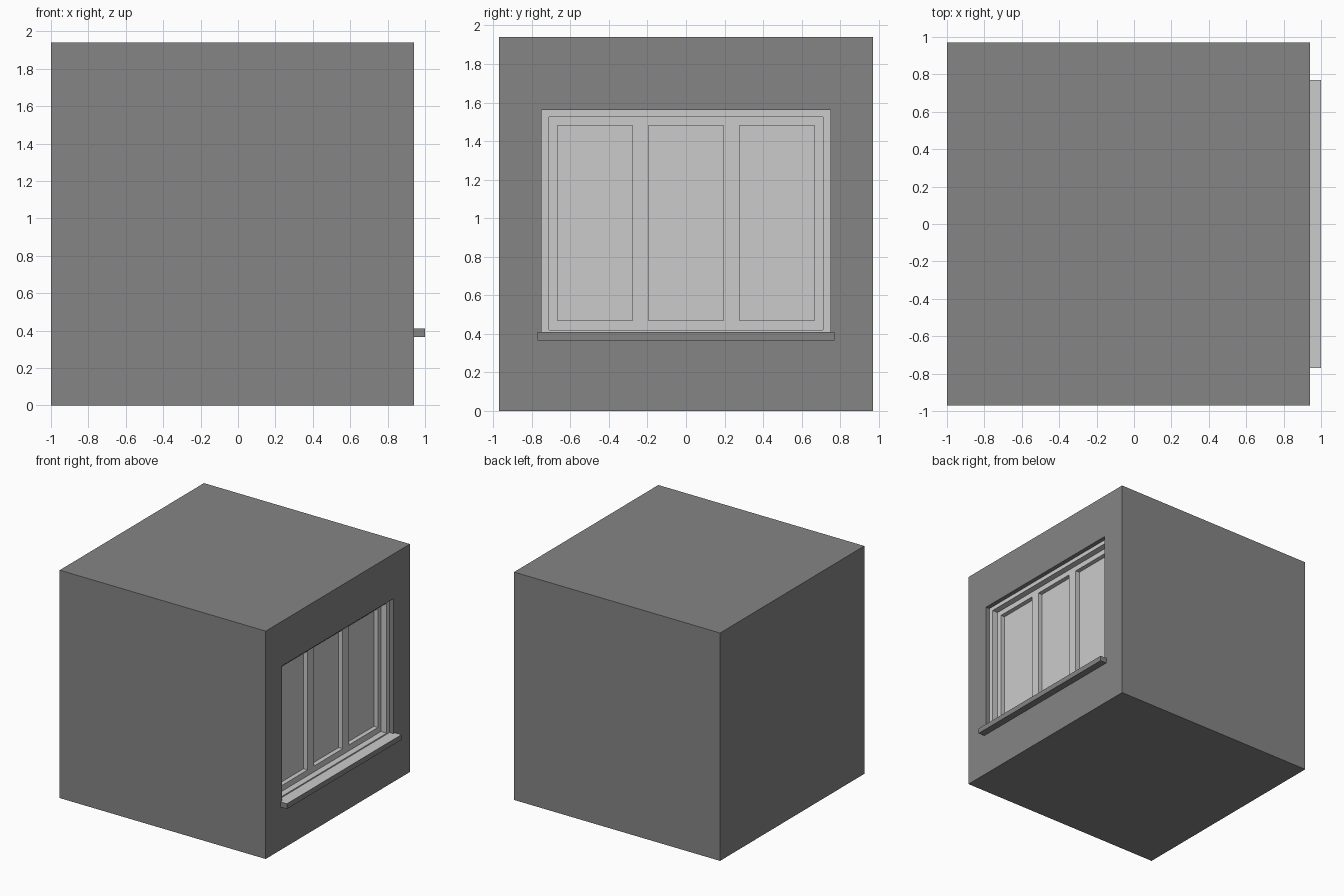
import bpy, bmesh

if "Cube" in bpy.data.objects:
    bpy.data.objects.remove(bpy.data.objects["Cube"])


def material(name, value):
    m = bpy.data.materials.new(name)
    m.diffuse_color = (value, value, value, 1)
    m.use_nodes = True
    m.node_tree.nodes["Principled BSDF"].inputs["Base Color"].default_value = m.diffuse_color
    return m


GREY = material("wall grey", 0.235)
WHITE = material("window white", 0.6)


def box(name, x, y, z, mat):
    """Axis-aligned box from (min, max) ranges."""
    bm = bmesh.new()
    bmesh.ops.create_cube(bm, size=1)
    for v in bm.verts:
        v.co = [r[0] if c < 0 else r[1] for c, r in zip(v.co, (x, y, z))]
    return finish(name, bm, mat)


def finish(name, bm, mat):
    mesh = bpy.data.meshes.new(name)
    bm.to_mesh(mesh)
    bm.free()
    mesh.materials.append(mat)
    ob = bpy.data.objects.new(name, mesh)
    bpy.context.collection.objects.link(ob)
    return ob


def cut(ob, x, y, z):
    """Cut a rectangular opening out of a part."""
    cutter = box("cutter", x, y, z, ob.data.materials[0])
    cutter.hide_render = True
    mod = ob.modifiers.new("opening", 'BOOLEAN')
    mod.operation = 'DIFFERENCE'
    mod.solver = 'EXACT'
    mod.object = cutter
    bpy.context.view_layer.objects.active = ob
    bpy.ops.object.modifier_apply(modifier=mod.name)
    bpy.data.objects.remove(cutter)


FACE = 0.94                              # outer wall plane
OUTER, INNER, PANE, BACK = 0.903, 0.85, 0.812, 0.78
SILL_Z = (0.365, 0.41)

# wall block with the window niche
wall = box("wall_block", (-1, FACE), (-0.97, 0.97), (0, 1.94), GREY)
cut(wall, (BACK, 1.2), (-0.75, 0.75), (SILL_Z[0], 1.56))

# fixed outer frame
outer = box("outer_frame", (BACK, OUTER), (-0.75, 0.75), (SILL_Z[0], 1.56), WHITE)
cut(outer, (0.5, 1.2), (-0.71, 0.71), (0.42, 1.525))

# inner frame with three lights
inner = box("inner_frame", (BACK, INNER), (-0.71, 0.71), (0.42, 1.525), WHITE)
for cy in (-0.472, 0, 0.472):
    y = (cy - 0.195, cy + 0.195)
    cut(inner, (0.5, 1.2), y, (0.47, 1.48))
    box("window_pane", (BACK, PANE), y, (0.47, 1.48), WHITE)

# sill: T-shaped board reaching into the niche, white on top
half = [(OUTER, 0.75), (FACE, 0.75), (FACE, 0.77), (1.0, 0.77)]
outline = [(x, -y) for x, y in half] + half[::-1]
bm = bmesh.new()
base = bm.faces.new([bm.verts.new((x, y, SILL_Z[0])) for x, y in outline])
top = bmesh.ops.extrude_face_region(bm, geom=[base], use_keep_orig=True)["geom"]
for v in top:
    if isinstance(v, bmesh.types.BMVert):
        v.co.z = SILL_Z[1]
bmesh.ops.recalc_face_normals(bm, faces=bm.faces)
bm.normal_update()
for f in bm.faces:
    f.material_index = 1 if f.normal.z > 0.5 else 0
sill = finish("window_sill", bm, GREY)
sill.data.materials.append(WHITE)
